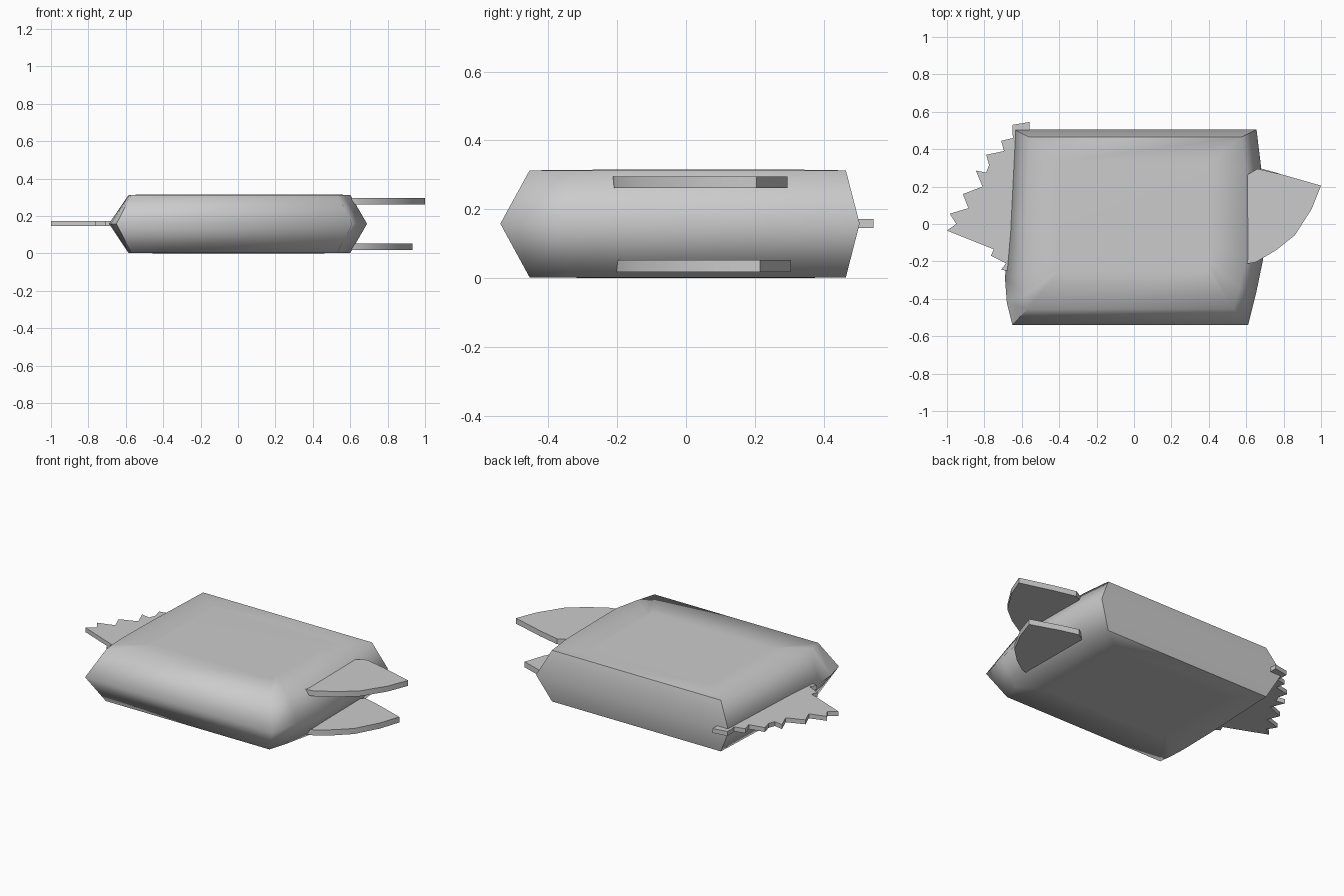
import bpy, math

if "Cube" in bpy.data.objects:
    bpy.data.objects.remove(bpy.data.objects["Cube"])


def make_object(name, verts, faces, angle):
    mesh = bpy.data.meshes.new(name)
    mesh.from_pydata(verts, [], faces)
    obj = bpy.data.objects.new(name, mesh)
    bpy.context.collection.objects.link(obj)
    bpy.ops.object.select_all(action='DESELECT')
    obj.select_set(True)
    bpy.context.view_layer.objects.active = obj
    bpy.ops.object.mode_set(mode='EDIT')
    bpy.ops.mesh.select_all(action='SELECT')
    bpy.ops.mesh.normals_make_consistent(inside=False)
    bpy.ops.object.mode_set(mode='OBJECT')
    bpy.ops.object.shade_smooth_by_angle(angle=math.radians(angle))
    return obj


def lofted(name, rings, angle):
    """Join equal-length closed rings and cap both ends."""
    n = len(rings[0])
    verts = [p for ring in rings for p in ring]
    faces = [(k * n + i, k * n + (i + 1) % n, (k + 1) * n + (i + 1) % n, (k + 1) * n + i)
             for k in range(len(rings) - 1) for i in range(n)]
    faces += [tuple(range(n)), tuple(range((len(rings) - 1) * n, len(rings) * n))]
    return make_object(name, verts, faces, angle)


def plate(name, outline, z0, z1):
    return lofted(name, [[(x, y, z) for x, y in outline] for z in (z0, z1)], 35)


# Cushion body: wide middle seam, flat top and bottom, softly shaded
seam = [(-0.65, -0.54), (0.61, -0.54), (0.655, -0.36), (0.69, -0.19), (0.68, 0.30),
        (0.655, 0.505), (-0.64, 0.505), (-0.665, 0.0), (-0.69, -0.29), (-0.68, -0.42)]
rim = [(-0.57, -0.455), (0.53, -0.455), (0.565, -0.34), (0.60, -0.18), (0.595, 0.29),
       (0.575, 0.465), (-0.56, 0.465), (-0.58, 0.0), (-0.585, -0.27), (-0.58, -0.38)]
inner = [(-0.40, -0.25), (0.40, -0.25), (0.40, -0.20), (0.40, -0.12), (0.40, 0.22),
         (0.40, 0.33), (-0.40, 0.33), (-0.40, 0.0), (-0.40, -0.15), (-0.40, -0.20)]
levels = [(inner, 0.0), (rim, 0.002), (seam, 0.158), (rim, 0.313), (inner, 0.315)]
lofted("cushion_body", [[(x, y, z) for x, y in ring] for ring, z in levels], 65)

# Pair of smooth fins on the right, the lower one shorter
fin = [(0.50, 0.22), (0.60, 0.26), (0.66, 0.295), (0.79, 0.265), (1.0, 0.205),
       (0.95, 0.08), (0.86, -0.06), (0.76, -0.14), (0.65, -0.205), (0.59, -0.215), (0.50, -0.18)]
plate("upper_fin", fin, 0.262, 0.295)
plate("lower_fin", [(0.6 + (x - 0.6) * 0.835, y + 0.01) for x, y in fin], 0.018, 0.052)

# Jagged fin on the left
jagged = [(-0.56, 0.545), (-0.65, 0.53), (-0.65, 0.48), (-0.645, 0.46), (-0.71, 0.445),
          (-0.695, 0.39), (-0.79, 0.37), (-0.775, 0.315), (-0.79, 0.275), (-0.845, 0.285),
          (-0.81, 0.20), (-0.915, 0.16), (-0.885, 0.085), (-0.985, 0.055), (-0.95, 0.0),
          (-1.0, -0.035), (-0.75, -0.135), (-0.765, -0.17), (-0.685, -0.21),
          (-0.71, -0.245), (-0.68, -0.25), (-0.61, -0.20), (-0.60, 0.15), (-0.56, 0.48)]
plate("jagged_fin", jagged, 0.145, 0.172)
